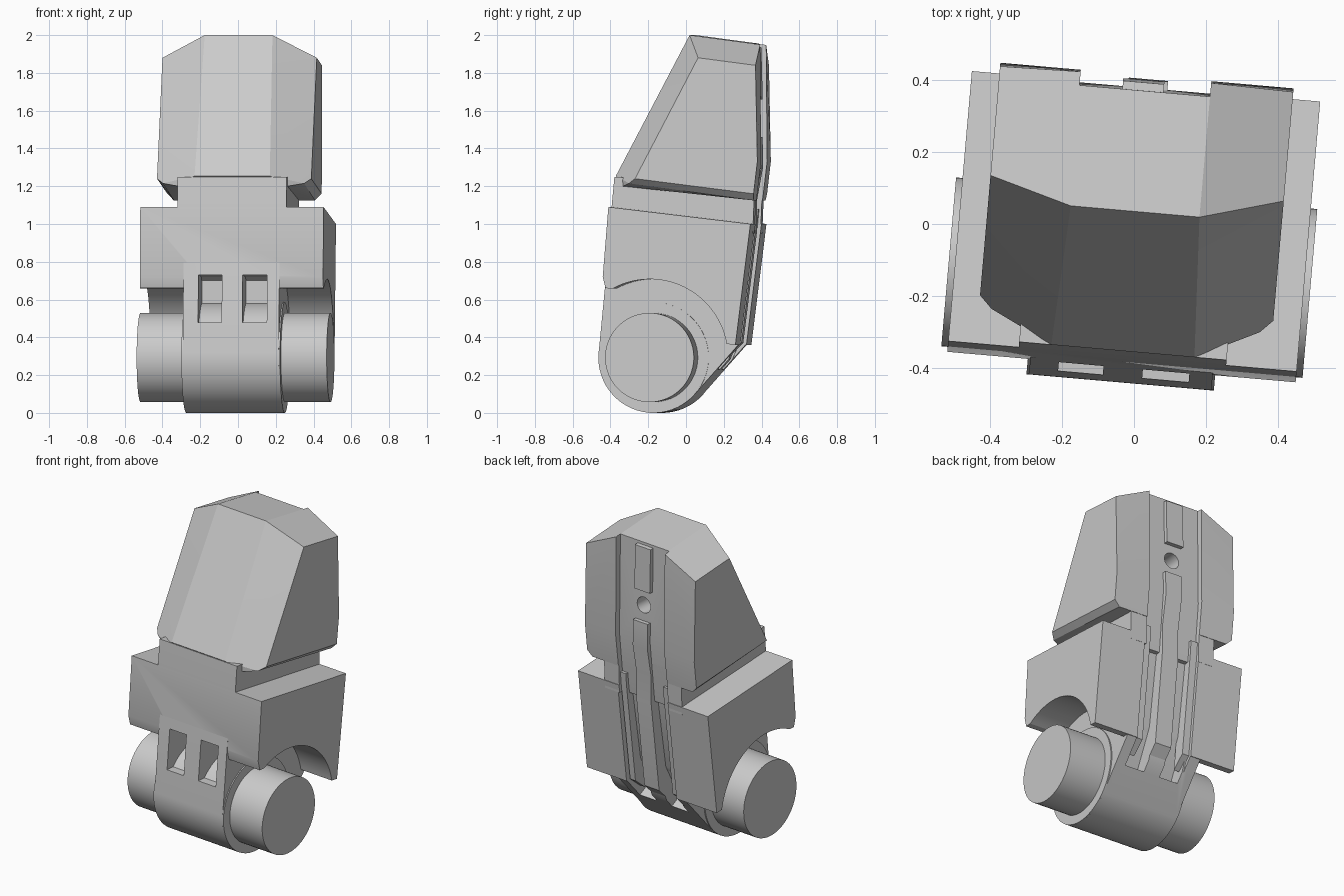
import bpy, bmesh, math
from mathutils import Matrix

if "Cube" in bpy.data.objects:
    bpy.data.objects.remove(bpy.data.objects["Cube"], do_unlink=True)

grey = bpy.data.materials.new("plain grey")
grey.use_nodes = True
grey.diffuse_color = (0.6, 0.6, 0.6, 1)
grey.node_tree.nodes["Principled BSDF"].inputs["Base Color"].default_value = (0.6, 0.6, 0.6, 1)

PIN_Y, PIN_Z = -0.15, 0.293
parts = []


def finish(bm, name):
    bmesh.ops.recalc_face_normals(bm, faces=bm.faces)
    mesh = bpy.data.meshes.new(name)
    bm.to_mesh(mesh)
    bm.free()
    mesh.materials.append(grey)
    obj = bpy.data.objects.new(name, mesh)
    bpy.context.collection.objects.link(obj)
    parts.append(obj)
    return obj


def slab(name, profile, x0, x1):
    """Extrude a (y, z) profile sideways."""
    bm = bmesh.new()
    face = bm.faces.new([bm.verts.new((x0, y, z)) for y, z in profile])
    new = bmesh.ops.extrude_face_region(bm, geom=[face])["geom"]
    verts = [v for v in new if isinstance(v, bmesh.types.BMVert)]
    bmesh.ops.translate(bm, vec=(x1 - x0, 0, 0), verts=verts)
    return finish(bm, name)


def arc(radius, start, end, steps):
    """Points round the pin axis, in degrees."""
    angles = [math.radians(start + (end - start) * i / steps) for i in range(steps + 1)]
    return [(PIN_Y + radius * math.cos(a), PIN_Z + radius * math.sin(a)) for a in angles]


def disc(name, radius, x0, x1):
    return slab(name, arc(radius, 0, 354, 59), x0, x1)


def cut(target, cutter):
    mod = target.modifiers.new("cut", "BOOLEAN")
    mod.operation, mod.solver, mod.object = "DIFFERENCE", "EXACT", cutter
    bpy.context.view_layer.objects.active = target
    bpy.ops.object.modifier_apply(modifier=mod.name)


def discard(obj):
    parts.remove(obj)
    bpy.data.objects.remove(obj, do_unlink=True)


# Wide middle block with a round clearance above the pins
block = slab("wide_block", [(-0.37, 1.09), (0.385, 1.0), (0.305, 0.36)]
             + arc(0.415, 10, 118, 32) + [(-0.385, 0.66), (-0.40, 0.72)], -0.487, 0.487)

# Central hub and the web that ties it to the block
hub = slab("hub", [(-0.405, 0.70), (-0.37, 1.0), (0.38, 0.99), (0.30, 0.36)]
           + arc(0.293, -45, -185, 40), -0.255, 0.255)
for side in (-1, 1):
    disc("hub_rim", 0.293, side * 0.25, side * 0.262)
    disc("pin", 0.236, side * 0.2, side * 0.505)

# Neck between the block and the head
neck = slab("neck", [(-0.375, 1.0), (-0.37, 1.09), (-0.355, 1.25), (0.39, 1.2), (0.38, 0.95)], -0.29, 0.29)

# Faceted head
bm = bmesh.new()
for s in (-1, 1):
    for x, y, z in [(0.41, -0.235, 1.24), (0.20, -0.355, 1.255), (0.41, 0.395, 1.16),
                    (0.375, -0.27, 1.215), (0.375, 0.39, 1.125), (0.29, -0.31, 1.20),
                    (0.41, 0.415, 1.33), (0.18, 0.418, 1.33), (0.41, 0.405, 1.84),
                    (0.41, 0.10, 1.88), (0.18, 0.035, 2.0), (0.18, 0.41, 1.95)]:
        bm.verts.new((s * x, y, z))
bmesh.ops.convex_hull(bm, input=bm.verts)
bmesh.ops.dissolve_limit(bm, angle_limit=0.03, verts=bm.verts, edges=bm.edges)
head = finish(bm, "head")

# Channel down the back
floor = [(0.37, 2.1), (0.38, 1.33), (0.345, 1.0), (0.262, 0.36), (0.2, 0.2)]
channel = slab("channel_cutter", floor + [(0.6, 0.2), (0.6, 2.1)], -0.185, 0.18)
for part in (block, hub, neck, head):
    cut(part, channel)
discard(channel)

# Slots at the front and at the lower back of the hub
for x0, x1 in ((-0.175, -0.05), (0.06, 0.19)):
    front = slab("slot_cutter", arc(0.29, 140, 100, 10)
                 + [(-0.2, 0.70), (-0.23, 0.72), (-0.37, 0.73), (-0.5, 0.73), (-0.5, 0.48)], x0, x1)
    back = slab("slot_cutter", [(0.31, 0.95), (0.24, 0.5), (0.12, 0.27), (0.4, 0.1), (0.5, 0.95)], x0, x1)
    for part in (hub, block):
        cut(part, front)
        cut(part, back)
    discard(front)
    discard(back)

# Round hole in the back of the head
bm = bmesh.new()
bmesh.ops.create_cone(bm, cap_ends=True, segments=32, radius1=0.05, radius2=0.05, depth=0.4,
                      matrix=Matrix.Translation((0, 0.4, 1.56)) @ Matrix.Rotation(math.pi / 2, 4, "X"))
hole = finish(bm, "hole_cutter")
cut(head, hole)
discard(hole)

# Raised rails inside the channel
slab("upper_rail", [(0.36, 1.94), (0.395, 1.935), (0.402, 1.66), (0.36, 1.66)], -0.065, 0.05)
slab("lower_rail", [(0.36, 1.46), (0.403, 1.46), (0.405, 1.3), (0.372, 1.12), (0.372, 0.95),
                    (0.30, 0.37), (0.2, 0.27), (0.2, 0.6), (0.3, 1.0)], -0.05, 0.06)
for x0, x1 in ((-0.185, -0.14), (0.14, 0.18)):
    slab("side_rail", [(0.33, 1.08), (0.372, 1.08), (0.365, 1.0), (0.285, 0.37), (0.2, 0.3), (0.25, 0.7)], x0, x1)

# Turn everything slightly about the vertical axis and shade
for obj in parts:
    obj.data.transform(Matrix.Rotation(math.radians(-5), 4, "Z"))
    bpy.ops.object.select_all(action="DESELECT")
    obj.select_set(True)
    bpy.context.view_layer.objects.active = obj
    bpy.ops.object.shade_smooth_by_angle(angle=math.radians(25))
